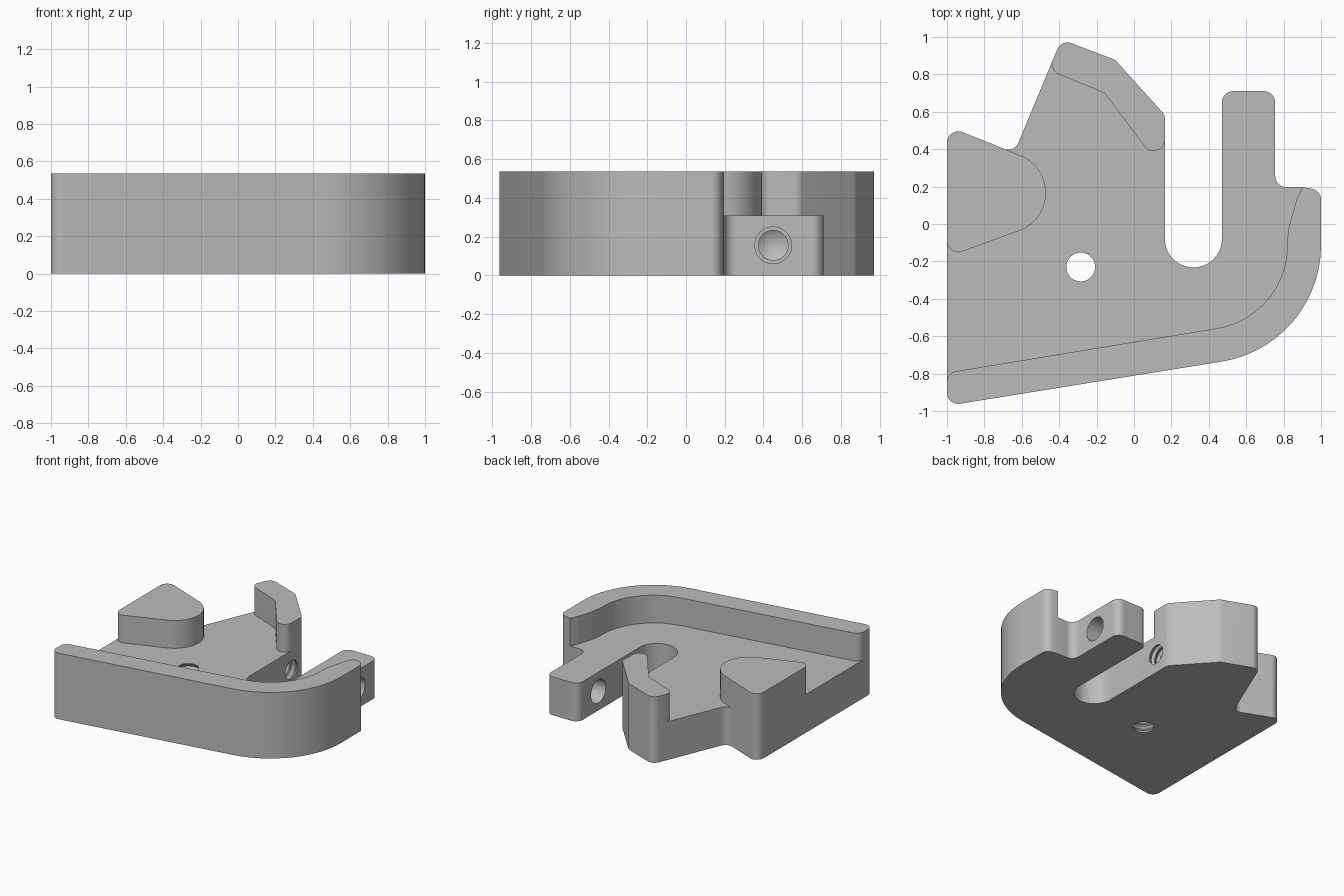
import bpy
import bmesh
from math import acos, atan2, ceil, pi, radians, tan, cos, sin
from mathutils import Matrix, Vector

if "Cube" in bpy.data.objects:
    bpy.data.objects.remove(bpy.data.objects["Cube"], do_unlink=True)

FLOOR, TOP = 0.31, 0.535
ROUND = 0.06

grey = bpy.data.materials.new("plain grey")
grey.use_nodes = True
grey.diffuse_color = (0.5, 0.5, 0.5, 1)
grey.node_tree.nodes["Principled BSDF"].inputs["Base Color"].default_value = (0.5, 0.5, 0.5, 1)


def rounded(corners):
    """Outline with each corner (x, y, radius) replaced by a tangent arc."""
    outline = []
    for i, (x, y, r) in enumerate(corners):
        p = Vector((x, y))
        if r == 0:
            outline.append(p)
            continue
        a = (Vector(corners[i - 1][:2]) - p).normalized()
        b = (Vector(corners[(i + 1) % len(corners)][:2]) - p).normalized()
        half = acos(max(-1, min(1, a.dot(b)))) / 2
        centre = p + (a + b).normalized() * r / sin(half)
        start = p + a * r / tan(half) - centre
        end = p + b * r / tan(half) - centre
        begin = atan2(start.y, start.x)
        sweep = (atan2(end.y, end.x) - begin + pi) % (2 * pi) - pi
        steps = max(2, ceil(abs(sweep) / radians(6)))
        for k in range(steps + 1):
            t = begin + sweep * k / steps
            outline.append(centre + r * Vector((cos(t), sin(t))))
    return outline


def finish(name, bm):
    bmesh.ops.recalc_face_normals(bm, faces=bm.faces)
    mesh = bpy.data.meshes.new(name)
    bm.to_mesh(mesh)
    bm.free()
    mesh.materials.append(grey)
    ob = bpy.data.objects.new(name, mesh)
    bpy.context.collection.objects.link(ob)
    return ob


def slab(name, corners, low, high):
    """Extrude a rounded outline between two heights."""
    bm = bmesh.new()
    face = bm.faces.new([bm.verts.new((p.x, p.y, low)) for p in rounded(corners)])
    new = bmesh.ops.extrude_face_region(bm, geom=[face])["geom"]
    bmesh.ops.translate(bm, vec=(0, 0, high - low),
                        verts=[v for v in new if isinstance(v, bmesh.types.BMVert)])
    bmesh.ops.remove_doubles(bm, verts=bm.verts, dist=1e-5)
    return finish(name, bm)


def lathe(name, profile, matrix):
    """Revolve (radius, height) points about the local z axis."""
    bm = bmesh.new()
    verts = [bm.verts.new((r, 0, h)) for r, h in profile]
    edges = [bm.edges.new(pair) for pair in zip(verts, verts[1:])]
    bmesh.ops.spin(bm, geom=verts + edges, cent=(0, 0, 0), axis=(0, 0, 1),
                   angle=2 * pi, steps=40, use_duplicate=False)
    bmesh.ops.remove_doubles(bm, verts=bm.verts, dist=1e-5)
    bm.transform(matrix)
    ob = finish(name, bm)
    ob.hide_render = True
    return ob


def thread(turns, tip):
    """Profile of a threaded hole with a drilled tip."""
    minor, major, pitch = 0.077, 0.094, 0.05
    pts = [(0, -0.03), (minor, -0.03)]
    for k in range(turns):
        h = k * pitch
        pts += [(minor, h + 0.01), (major, h + 0.027), (major, h + 0.033), (minor, h + pitch)]
    end = turns * pitch + 0.03
    return pts + [(minor, end), (0, end + tip)]


# Shared corners of the plate and its raised walls
front_left = (-1, -0.972, ROUND)
front_right = (1, -0.65, 0.63)
right_end = [(1, 0.18, ROUND), (0.9, 0.197, 0)]
hook_outer = [(0.165, 0.583, ROUND), (-0.1, 0.877, ROUND), (-0.388, 0.987, ROUND)]
left_corner = (-1, 0.524, ROUND)

# Base plate with slot and arm
base = slab("base_plate", [
    front_left, front_right, *right_end,
    (0.755, 0.197, ROUND), (0.755, 0.71, ROUND), (0.47, 0.71, ROUND),
    (0.47, -0.232, 0.152), (0.165, -0.232, 0.152),
    *hook_outer, (-0.641, 0.38, ROUND), left_corner], 0, FLOOR)

# Raised walls and island
parts = [base]
parts.append(slab("front_wall", [
    front_left, front_right, *right_end, (0.872, 0.14, 0.1), (0.82, -0.04, 0.45),
    (0.82, -0.496, 0.45), (-1, -0.795, ROUND)], FLOOR, TOP))
parts.append(slab("rear_hook_wall", [
    *hook_outer, (-0.457, 0.822, ROUND), (-0.157, 0.7, 0.05),
    (0.165, 0.27, ROUND)], FLOOR, TOP))
parts.append(slab("left_island", [
    left_corner, (-1, -0.177, ROUND), (-0.084, 0.157, 0.215)], FLOOR, TOP))

# Holes: plain through the arm, threaded blind in the body, threaded through the floor
sideways = Matrix.Rotation(-pi / 2, 4, "Y")
height = FLOOR / 2
cutters = [
    lathe("arm_hole_cutter", [(0, 0), (0.095, 0), (0.095, 0.4), (0, 0.4)],
          Matrix.Translation((0.8, 0.45, height)) @ sideways),
    lathe("body_hole_cutter", thread(8, 0.05),
          Matrix.Translation((0.165, 0.45, height)) @ sideways),
    lathe("floor_hole_cutter", thread(6, 0.03),
          Matrix.Translation((-0.285, -0.23, 0.003))),
]
bpy.context.view_layer.objects.active = base
for cutter in cutters:
    mod = base.modifiers.new("hole", "BOOLEAN")
    mod.operation = "DIFFERENCE"
    mod.solver = "EXACT"
    mod.object = cutter
    bpy.ops.object.modifier_apply(modifier=mod.name)
    bpy.data.objects.remove(cutter, do_unlink=True)

# Smooth the rounded sides, keep the edges crisp
bpy.ops.object.select_all(action="DESELECT")
for ob in parts:
    ob.select_set(True)
bpy.ops.object.shade_smooth_by_angle(angle=radians(25))
